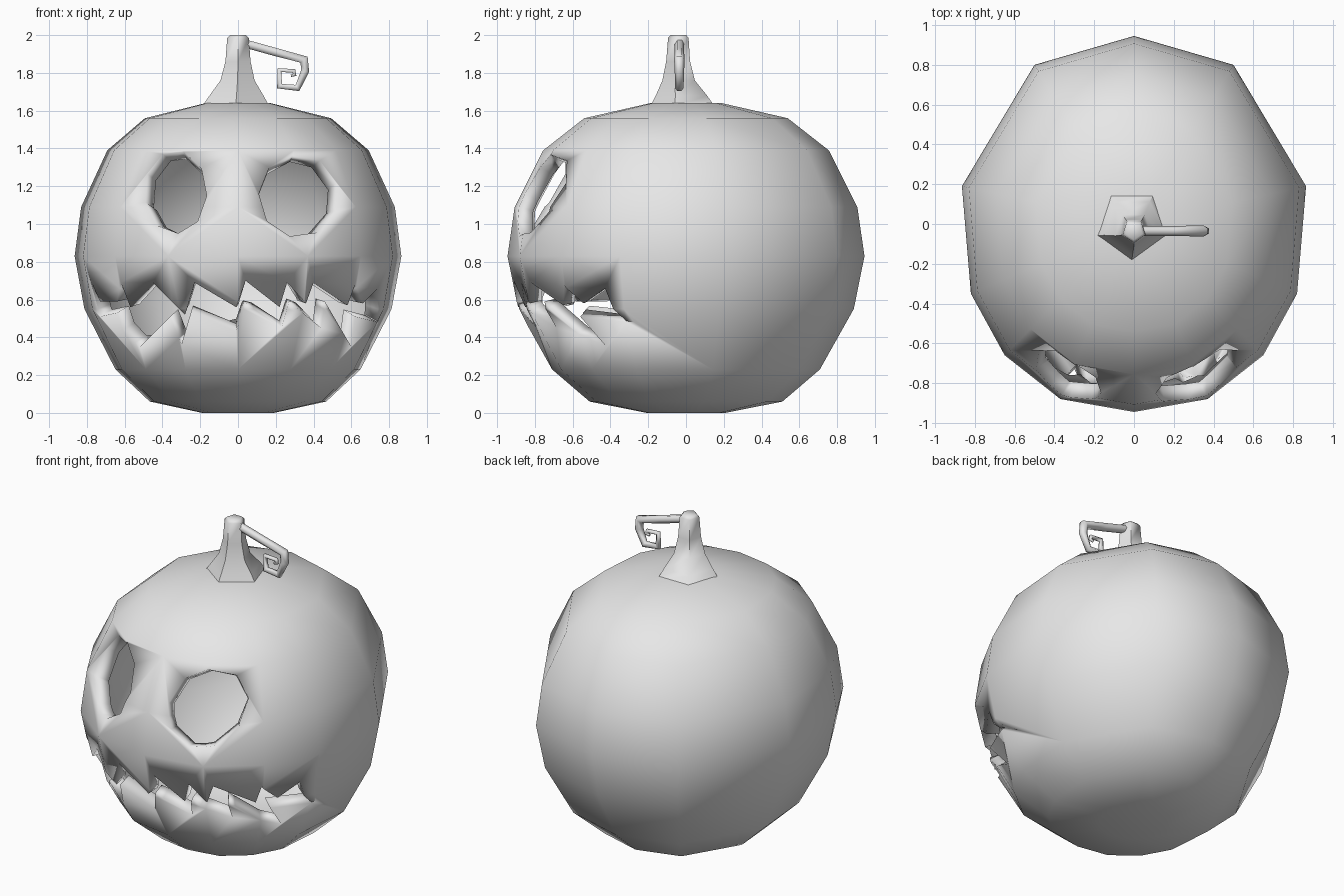
import bpy, bmesh
from math import sin, cos, pi, radians

if "Cube" in bpy.data.objects:
    bpy.data.objects.remove(bpy.data.objects["Cube"])

# Single plain grey material
grey = bpy.data.materials.new("plain grey")
grey.use_nodes = True
colour = (0.8, 0.8, 0.8, 1)
grey.diffuse_color = colour
grey.node_tree.nodes["Principled BSDF"].inputs["Base Color"].default_value = colour


def add_object(name, bm):
    """Turn a bmesh into a linked object with outward normals."""
    bmesh.ops.recalc_face_normals(bm, faces=bm.faces)
    mesh = bpy.data.meshes.new(name)
    bm.to_mesh(mesh)
    bm.free()
    mesh.materials.append(grey)
    obj = bpy.data.objects.new(name, mesh)
    bpy.context.collection.objects.link(obj)
    return obj


def smooth(obj, angle):
    bpy.ops.object.select_all(action='DESELECT')
    obj.select_set(True)
    bpy.context.view_layer.objects.active = obj
    bpy.ops.object.shade_smooth_by_angle(angle=radians(angle))


def loft(bm, rings):
    """Skin a stack of equal-length point rings and cap both ends."""
    rings = [[bm.verts.new(p) for p in ring] for ring in rings]
    for low, high in zip(rings, rings[1:]):
        for i in range(len(low)):
            j = (i + 1) % len(low)
            bm.faces.new((low[i], low[j], high[j], high[i]))
    bm.faces.new(rings[0])
    bm.faces.new(rings[-1])


def prism(bm, outline):
    """Cutter running front to back through an x-z outline."""
    loft(bm, [[(x, y, z) for x, z in outline] for y in (-1.2, -0.25)])


def eye_outline(cx, cz, rx, rz, sides, turn):
    return [(cx + rx * cos(turn + 2 * pi * i / sides),
             cz + rz * sin(turn + 2 * pi * i / sides)) for i in range(sides)]


# Pumpkin body: mirrored plan outline scaled along a height profile
half_plan = [(0.5, 0.8), (0.865, 0.19), (0.82, -0.35), (0.65, -0.66), (0.37, -0.88)]
plan = ([(0, 0.945)] + half_plan + [(0, -0.945)]
        + [(-x, y) for x, y in reversed(half_plan)])
profile = [(0, 0.22), (0.06, 0.54), (0.23, 0.75), (0.55, 0.94), (0.83, 1),
           (1.09, 0.96), (1.39, 0.8), (1.56, 0.57), (1.64, 0.2)]
bm = bmesh.new()
loft(bm, [[(x * s, y * s, z) for x, y in plan] for z, s in profile])
body = add_object("pumpkin_body", bm)
body.data.materials.append(grey)

# Carved face: jagged mouth and two eyes
mouth_top = [(-.78, .7), (-.73, .59), (-.64, .59), (-.62, .69), (-.57, .56), (-.45, .69),
             (-.28, .52), (-.23, .69), (-.01, .56), (.04, .7), (.22, .56), (.26, .69),
             (.36, .58), (.4, .69), (.58, .57), (.62, .68), (.66, .58), (.74, .66)]
mouth_low = [(.74, .48), (.62, .51), (.6, .35), (.46, .59), (.44, .45), (.27, .59),
             (.23, .45), (.04, .58), (-.01, .43), (-.25, .53), (-.3, .36), (-.36, .51),
             (-.52, .35), (-.61, .44), (-.64, .53), (-.73, .51)]
bm = bmesh.new()
prism(bm, mouth_top + mouth_low)
prism(bm, eye_outline(-0.33, 1.17, 0.165, 0.22, 9, 1.3))
prism(bm, eye_outline(0.32, 1.15, 0.21, 0.22, 9, 1.7))
for face in bm.faces:
    face.material_index = 1
cutter = add_object("face_cutter", bm)
cutter.data.materials.append(grey)
cutter.hide_render = True

cut = body.modifiers.new("carve", 'BOOLEAN')
cut.operation = 'DIFFERENCE'
cut.solver = 'EXACT'
cut.object = cutter
bpy.context.view_layer.update()
carved = bpy.data.meshes.new_from_object(
    body.evaluated_get(bpy.context.evaluated_depsgraph_get()))
body.modifiers.clear()
body.data = carved
bpy.data.objects.remove(cutter)

# Keep only the skin, then give it an even rind thickness
bm = bmesh.new()
bm.from_mesh(carved)
bmesh.ops.delete(bm, geom=[f for f in bm.faces if f.material_index == 1], context='FACES')
bm.to_mesh(carved)
bm.free()
carved.materials.pop(index=1)
smooth(body, 60)
rind = body.modifiers.new("rind", 'SOLIDIFY')
rind.thickness = 0.08
rind.offset = -1
body.modifiers.move(len(body.modifiers) - 1, 0)

# Flared five-sided stem
bm = bmesh.new()
stem_rings = []
for z, r, cy in [(1.62, 0.19, 0), (1.68, 0.15, -0.01), (1.76, 0.095, -0.03),
                 (1.86, 0.07, -0.035), (1.985, 0.06, -0.035), (2, 0.045, -0.035)]:
    angles = [pi * 1.5 + 2 * pi * i / 5 for i in range(5)]
    stem_rings.append([(r * cos(a) - 0.1 * max(0, r - 0.07), cy + r * sin(a), z)
                       for a in angles])
loft(bm, stem_rings)
smooth(add_object("stem", bm), 60)

# Curled tendril
path = [(0.02, 1.96, 0.025), (0.2, 1.91, 0.025), (0.35, 1.87, 0.028), (0.355, 1.81, 0.025),
        (0.315, 1.72, 0.022), (0.22, 1.73, 0.02), (0.22, 1.815, 0.016), (0.295, 1.81, 0.014),
        (0.3, 1.79, 0.012), (0.28, 1.785, 0.008)]
curve = bpy.data.curves.new("tendril", 'CURVE')
curve.dimensions = '3D'
curve.bevel_depth = 1
curve.bevel_resolution = 1
curve.use_fill_caps = True
curve.materials.append(grey)
spline = curve.splines.new('POLY')
spline.points.add(len(path) - 1)
for point, (x, z, r) in zip(spline.points, path):
    point.co = (x, -0.035, z, 1)
    point.radius = r
spline.use_smooth = True
tendril = bpy.data.objects.new("tendril", curve)
bpy.context.collection.objects.link(tendril)
